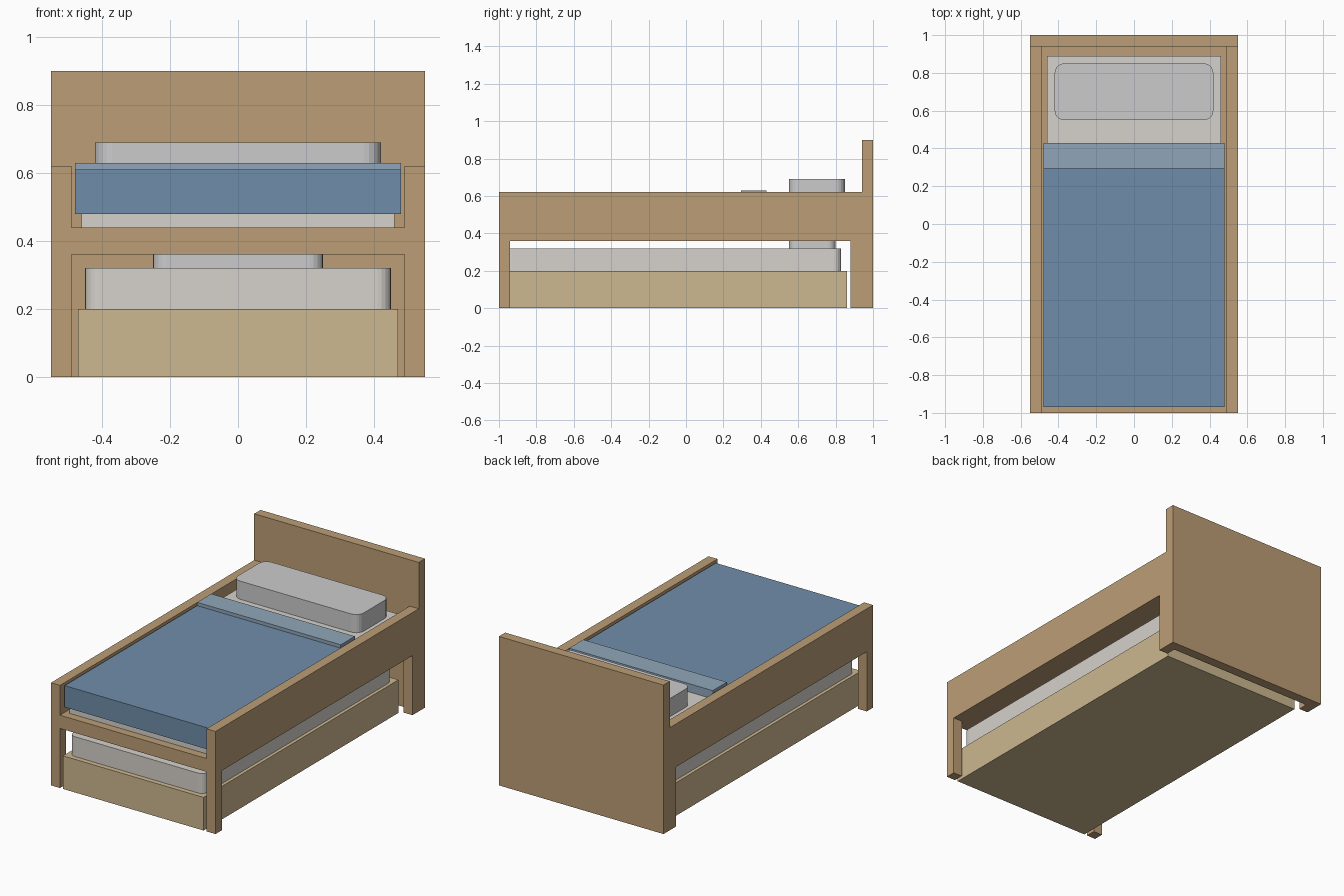
import bpy, bmesh

if "Cube" in bpy.data.objects:
    bpy.data.objects.remove(bpy.data.objects["Cube"])


def material(name, rgb):
    m = bpy.data.materials.new(name)
    m.diffuse_color = (*rgb, 1)
    m.use_nodes = True
    m.node_tree.nodes["Principled BSDF"].inputs["Base Color"].default_value = m.diffuse_color
    return m


wood = material("wood", (0.50, 0.34, 0.18))
pale_wood = material("pale_wood", (0.61, 0.48, 0.28))
cream = material("cream", (0.67, 0.64, 0.60))
blue = material("blue", (0.16, 0.27, 0.40))
light_blue = material("light_blue", (0.28, 0.38, 0.49))


def finish(name, bm, mat):
    bmesh.ops.recalc_face_normals(bm, faces=bm.faces)
    me = bpy.data.meshes.new(name)
    bm.to_mesh(me)
    bm.free()
    ob = bpy.data.objects.new(name, me)
    bpy.context.collection.objects.link(ob)
    if mat:
        me.materials.append(mat)
    return ob


def box(name, x, y, z, mat=None, radius=0):
    """Box from (min, max) ranges, optionally with rounded upright corners."""
    bm = bmesh.new()
    bmesh.ops.create_cube(bm, size=1)
    for v in bm.verts:
        v.co = [r[0] + (c + 0.5) * (r[1] - r[0]) for c, r in zip(v.co, (x, y, z))]
    if radius:
        upright = [e for e in bm.edges
                   if abs(e.verts[0].co.z - e.verts[1].co.z) > 1e-4]
        bmesh.ops.bevel(bm, geom=upright, offset=radius, offset_type='OFFSET',
                        segments=5, profile=0.5, affect='EDGES')
    return finish(name, bm, mat)


def side_panel(name, x0, x1):
    """Side rail with a front and a back leg, cut from one outline."""
    outline = [(-1, 0), (-0.94, 0), (-0.94, 0.36), (0.88, 0.36),
               (0.88, 0), (0.94, 0), (0.94, 0.62), (-1, 0.62)]
    bm = bmesh.new()
    face = bm.faces.new([bm.verts.new((x0, y, z)) for y, z in outline])
    ext = bmesh.ops.extrude_face_region(bm, geom=[face], use_keep_orig=True)
    for g in ext["geom"]:
        if isinstance(g, bmesh.types.BMVert):
            g.co.x = x1
    return finish(name, bm, wood)


# Bed frame
side_panel("left_side", -0.55, -0.49)
side_panel("right_side", 0.49, 0.55)
box("headboard", (-0.55, 0.55), (0.94, 1), (0, 0.9), wood)
box("platform", (-0.49, 0.49), (-1, 0.94), (0.36, 0.44), wood)

# Upper bedding
box("upper_mattress", (-0.46, 0.46), (-0.95, 0.89), (0.44, 0.58), cream)
box("blanket", (-0.48, 0.48), (-0.97, 0.30), (0.48, 0.61), blue)
box("blanket_fold", (-0.48, 0.48), (0.295, 0.43), (0.575, 0.63), light_blue)
box("upper_pillow", (-0.42, 0.42), (0.55, 0.85), (0.58, 0.69), None, 0.05)

# Pull-out bed
box("trundle_drawer", (-0.47, 0.47), (-1, 0.86), (0, 0.2), pale_wood)
box("lower_mattress", (-0.45, 0.45), (-0.97, 0.83), (0.2, 0.32), cream, 0.04)
box("lower_pillow", (-0.25, 0.25), (0.55, 0.80), (0.32, 0.36), None, 0.04)
